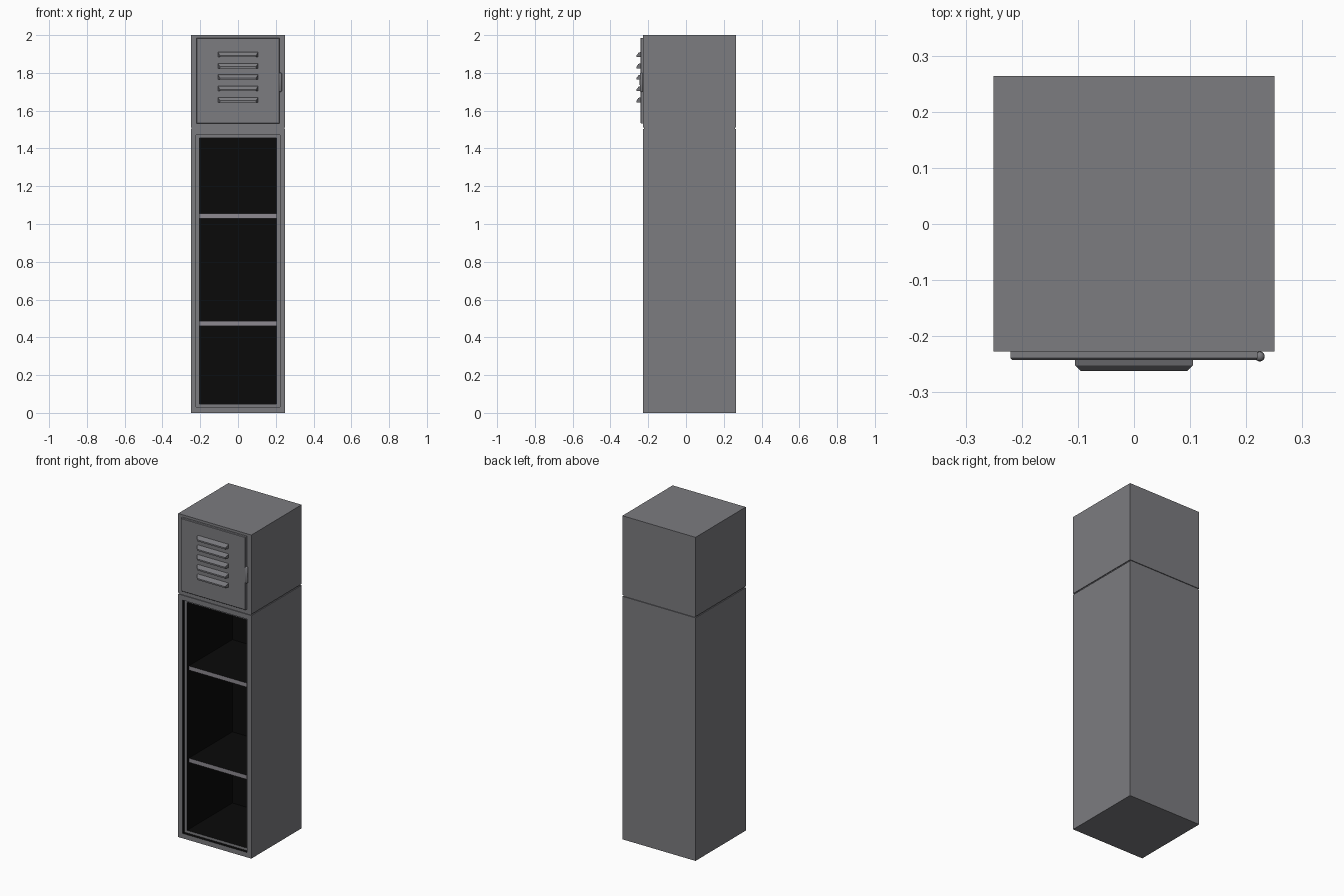
import bpy, bmesh

if "Cube" in bpy.data.objects:
    bpy.data.objects.remove(bpy.data.objects["Cube"])


def material(name, rgb):
    m = bpy.data.materials.new(name)
    m.diffuse_color = (*rgb, 1.0)
    m.use_nodes = True
    m.node_tree.nodes["Principled BSDF"].inputs["Base Color"].default_value = m.diffuse_color
    return m


GREY = material("grey steel", (0.20, 0.20, 0.215))
BLACK = material("black interior", (0.003, 0.003, 0.003))
LIGHT = material("pale shelf edge", (0.27, 0.255, 0.285))


def finish(name, bm, mats):
    bmesh.ops.recalc_face_normals(bm, faces=bm.faces)
    me = bpy.data.meshes.new(name)
    bm.to_mesh(me)
    bm.free()
    for m in mats:
        me.materials.append(m)
    ob = bpy.data.objects.new(name, me)
    bpy.context.collection.objects.link(ob)
    return ob


def ring_solid(name, rings, mats, strip_mats, cap_mats=(0, 0)):
    """Closed solid from point rings, bridged in order and capped."""
    bm = bmesh.new()
    loops = [[bm.verts.new(p) for p in r] for r in rings]
    n = len(loops[0])
    for a, b, mi in zip(loops, loops[1:], strip_mats):
        for i in range(n):
            j = (i + 1) % n
            bm.faces.new((a[i], a[j], b[j], b[i])).material_index = mi
    bm.faces.new(loops[0]).material_index = cap_mats[0]
    bm.faces.new(loops[-1]).material_index = cap_mats[1]
    return finish(name, bm, mats)


def rect(hx, z0, z1, y):
    return [(-hx, y, z0), (hx, y, z0), (hx, y, z1), (-hx, y, z1)]


def box(name, hx, y0, y1, z0, z1, mats=(GREY,)):
    return ring_solid(name, [rect(hx, z0, z1, y1), rect(hx, z0, z1, y0)], mats, [0])


# Tall lower cabinet: frame, stepped lip and dark interior
ring_solid("lower_cabinet", [
    rect(0.25, 0, 1.502, 0.264),
    rect(0.25, 0, 1.502, -0.227),
    rect(0.222, 0.03, 1.472, -0.227),
    rect(0.222, 0.03, 1.472, -0.207),
    rect(0.203, 0.046, 1.456, -0.207),
    rect(0.203, 0.046, 1.456, 0.235),
], (GREY, BLACK), [0, 0, 1, 0, 1], (0, 1))

# Recessed joint and upper cabinet
box("joint_groove", 0.245, -0.222, 0.259, 1.50, 1.515)
box("upper_cabinet", 0.25, -0.227, 0.264, 1.51, 2.0)

# Shelves: black plates with a pale front edge
for i, z in enumerate((0.473, 1.043)):
    ring_solid(f"shelf_{i + 1}", [
        rect(0.203, z - 0.013, z + 0.013, 0.235),
        rect(0.203, z - 0.013, z + 0.013, -0.19),
    ], (BLACK, LIGHT), [0], (0, 1))

# Upper door with softened front edge
ring_solid("upper_door", [
    rect(0.22, 1.533, 1.985, -0.226),
    rect(0.22, 1.533, 1.985, -0.239),
    rect(0.217, 1.536, 1.982, -0.242),
], (GREY,), [0, 0])

# Vent hoods: sloped top, chamfered ends, dark underside
PROFILE = [(-0.241, 0.015), (-0.252, 0.011), (-0.262, -0.003),
           (-0.262, -0.012), (-0.241, -0.012)]
for i, z in enumerate((1.656, 1.715, 1.776, 1.836, 1.895)):
    rings = []
    for s, shrink in ((-1, 0), (1, 0)):
        rings.append([(s * (0.095 if y < -0.26 else 0.105), y, z + dz)
                      for y, dz in PROFILE])
    hood = ring_solid(f"vent_hood_{i + 1}", rings, (GREY, BLACK), [0])
    for f in hood.data.polygons:
        if f.normal.z < -0.9:
            f.material_index = 1

# Hinge-like pull on the door edge: capped rod with rounded ends
bm = bmesh.new()
bmesh.ops.create_uvsphere(bm, u_segments=16, v_segments=10, radius=0.009)
for v in bm.verts:
    if abs(v.co.z) < 1e-5:
        continue
    v.co.z += 0.042 if v.co.z > 0 else -0.042
for f in bm.faces:
    f.smooth = True
pull = finish("door_pull", bm, (GREY,))
pull.location = (0.224, -0.236, 1.75)
